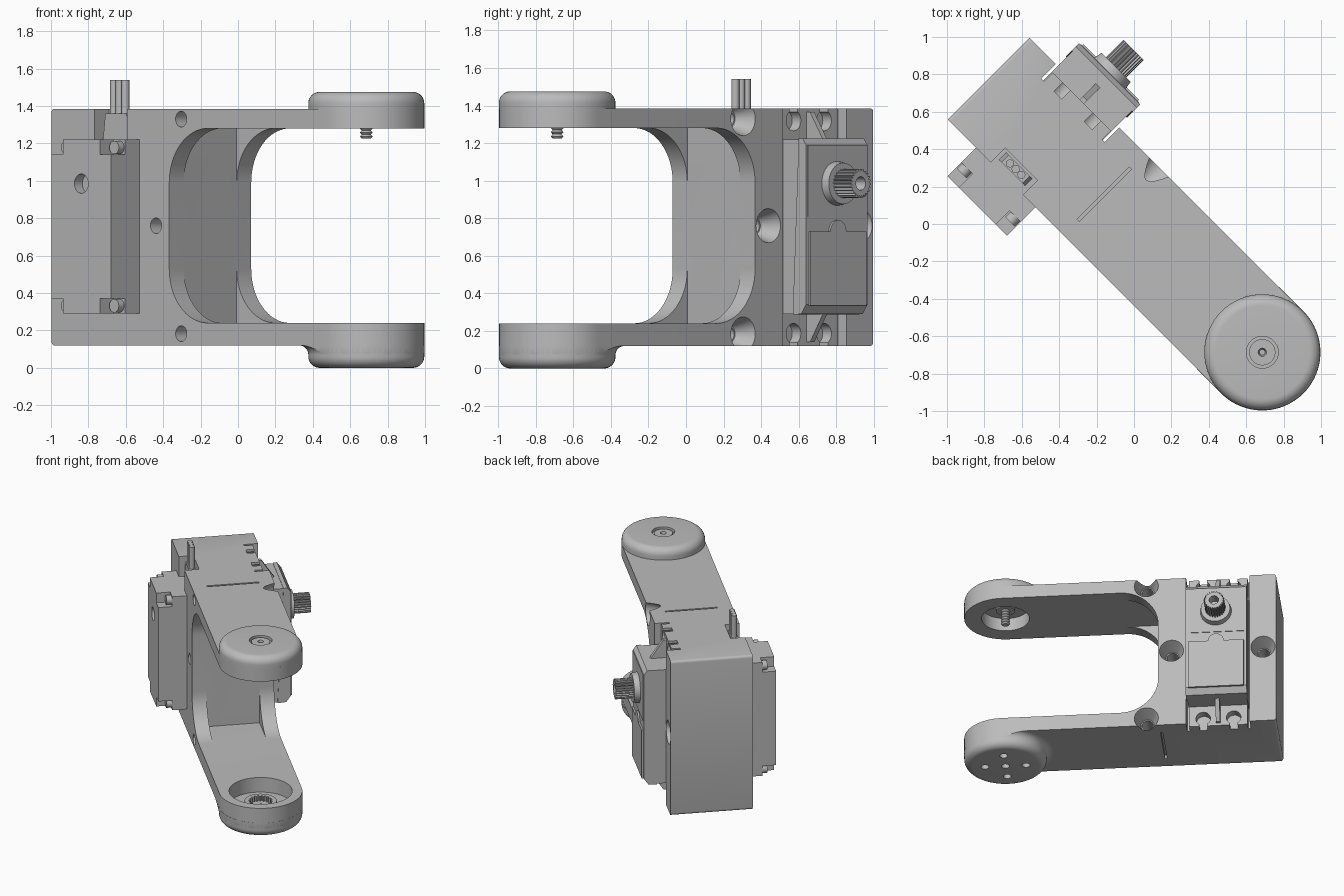
import bpy, bmesh
from math import pi, cos, sin, radians
from mathutils import Matrix, Vector

if "Cube" in bpy.data.objects:
    bpy.data.objects.remove(bpy.data.objects["Cube"])

grey = bpy.data.materials.new("plain grey")
grey.use_nodes = True
grey.diffuse_color = (0.5, 0.5, 0.5, 1)
grey.node_tree.nodes["Principled BSDF"].inputs["Base Color"].default_value = (0.5, 0.5, 0.5, 1)

parts = []
ALONG = {"X": Matrix.Rotation(pi / 2, 4, "Y"), "Y": Matrix.Rotation(-pi / 2, 4, "X"), "Z": Matrix()}


# Helpers: x runs along the arm, y across it; everything is turned at the end
def finish(name, bm, cutter=False):
    bmesh.ops.recalc_face_normals(bm, faces=bm.faces)
    mesh = bpy.data.meshes.new(name)
    bm.to_mesh(mesh)
    bm.free()
    mesh.materials.append(grey)
    ob = bpy.data.objects.new(name, mesh)
    bpy.context.collection.objects.link(ob)
    if cutter:
        ob.hide_render = True
    else:
        parts.append(ob)
    return ob


def box(name, x, y, z, cutter=False):
    bm = bmesh.new()
    lo, hi = Vector((x[0], y[0], z[0])), Vector((x[1], y[1], z[1]))
    m = Matrix.Translation((lo + hi) / 2) @ Matrix.Diagonal((*(hi - lo), 1))
    bmesh.ops.create_cube(bm, size=1, matrix=m)
    return finish(name, bm, cutter)


def rod(name, centre, r, length, axis="Z", r2=None, sides=32, cutter=False):
    bm = bmesh.new()
    m = Matrix.Translation(centre) @ ALONG[axis]
    bmesh.ops.create_cone(bm, cap_ends=True, segments=sides, radius1=r,
                          radius2=r if r2 is None else r2, depth=length, matrix=m)
    return finish(name, bm, cutter)


def prism(name, pts, axis, a, b, cutter=False):
    place = {"X": lambda p: (a, p[0], p[1]), "Y": lambda p: (p[0], a, p[1]),
             "Z": lambda p: (p[0], p[1], a)}[axis]
    bm = bmesh.new()
    face = bm.faces.new([bm.verts.new(place(p)) for p in pts])
    out = bmesh.ops.extrude_face_region(bm, geom=[face])["geom"]
    shift = ALONG[axis] @ Vector((0, 0, b - a))
    bmesh.ops.translate(bm, vec=shift, verts=[g for g in out if isinstance(g, bmesh.types.BMVert)])
    return finish(name, bm, cutter)


def lathe(name, pts, x):
    bm = bmesh.new()
    vs = [bm.verts.new((x + r, 0, z)) for r, z in pts]
    es = [bm.edges.new(pair) for pair in zip(vs, vs[1:])]
    bmesh.ops.spin(bm, geom=vs + es, cent=(x, 0, 0), axis=(0, 0, 1), angle=2 * pi, steps=64)
    bmesh.ops.remove_doubles(bm, verts=bm.verts, dist=0.0001)
    return finish(name, bm)


def arc(cx, cy, r, a0, a1, n=12):
    angles = [radians(a0 + (a1 - a0) * i / n) for i in range(n + 1)]
    return [(cx + r * cos(a), cy + r * sin(a)) for a in angles]


def star(cx, cy, r_out, r_in, teeth):
    radii = (r_out, r_out, r_in, r_in)
    return [(cx + radii[i % 4] * cos(pi * i / (2 * teeth)), cy + radii[i % 4] * sin(pi * i / (2 * teeth)))
            for i in range(4 * teeth)]


def combine(ob, cutters, op="DIFFERENCE"):
    bpy.context.view_layer.objects.active = ob
    for c in cutters:
        mod = ob.modifiers.new("cut", "BOOLEAN")
        mod.operation, mod.solver, mod.object = op, "EXACT", c
        bpy.ops.object.modifier_apply(modifier=mod.name)
        bpy.data.objects.remove(c)


HUB, HALF = 0.97, 0.31
BOT, TOP, LOW, HIGH = 0.12, 1.385, 0.24, 1.28
WALL, FIL = -0.21, 0.29
SHAFT, SZ = -0.66, 0.985


def outline(r, z0, z1):
    return prism("outline", [(-1.5, -r)] + arc(HUB, 0, r, -90, 90, 40) + [(-1.5, r)], "Z", z0, z1, True)


# Forked bracket: side profile trimmed to the rounded arm outline
side = ([(1.4, BOT)] + arc(-1.08, BOT + 0.02, 0.02, 270, 180, 4) + arc(-1.08, TOP - 0.02, 0.02, 180, 90, 4)
        + [(1.4, TOP), (1.4, HIGH)] + arc(WALL + FIL, HIGH - FIL, FIL, 90, 180, 16)
        + arc(WALL + FIL, LOW + FIL, FIL, 180, 270, 16) + [(1.4, LOW)])
bracket = prism("bracket", side, "Y", -0.34, 0.34)
combine(bracket, [outline(HALF, 0, 1.6)], "INTERSECT")

cuts = [
    box("gusset_gap", (WALL, 0.2), (-0.2, 0.2), (LOW, HIGH), True),
    box("top_slit", (-0.233, -0.217), (-0.197, 0.197), (TOP - 0.03, 1.5), True),
    box("bottom_slit", (-0.233, -0.217), (-0.197, 0.197), (0, BOT + 0.03), True),
    box("motor_recess", (-0.9, -0.42), (0.2, 0.5), (0, 1.6), True),
    box("plug_notch", (-0.775, -0.53), (-0.5, -0.2), (1.2, 1.6), True),
    rod("upper_recess", (HUB, 0, HIGH), 0.18, 0.4, sides=48, cutter=True),
    rod("lower_recess", (HUB, 0, LOW), 0.235, 0.4, sides=48, cutter=True),
]
for x, z in ((-0.12, 1.33), (-0.12, 0.183), (-0.31, 0.76), (-1.0, 0.76)):
    cuts.append(rod("bolt_hole", (x, 0, z), 0.042, 1, "Y", cutter=True))
    cuts.append(rod("countersink", (x, 0.26, z), 0.05, 0.12, "Y", r2=0.095, cutter=True))
combine(bracket, cuts)

# Upper hub cap with its screw
cap_z = 1.475
lathe("upper_hub", [(0, TOP), (HALF, TOP)] + arc(HALF - 0.06, cap_z - 0.06, 0.06, 0, 90, 8)
      + [(0.085, cap_z), (0.085, cap_z - 0.025), (0.07, cap_z - 0.025), (0.07, cap_z - 0.01),
         (0.022, cap_z - 0.01), (0.015, cap_z - 0.04), (0, cap_z - 0.04)], HUB)
thread = [(0.034 if i % 2 else 0.024, 1.225 + 0.011 * i) for i in range(12)]
lathe("hub_screw", [(0, 1.225)] + thread + [(0.07, 1.345), (0.07, TOP), (0, TOP)], HUB)

# Lower hub blending into the arm, with bolt holes and splined seat
lower = lathe("lower_hub", [(0, 0)] + arc(HALF - 0.06, 0.06, 0.06, -90, 0, 8)
              + arc(HALF + 0.05, BOT - 0.05, 0.05, 180, 90, 8) + [(0, BOT)], HUB)
combine(lower, [outline(HALF + 0.001, -0.1, 0.3)], "INTERSECT")
spots = [(0, 0)] + [(0.155 * cos(i * pi / 2), 0.155 * sin(i * pi / 2)) for i in range(4)]
combine(lower, [rod("hub_hole", (HUB + x, y, 0.05), 0.03, 0.4, cutter=True) for x, y in spots])
seat = rod("splined_seat", (HUB, 0, 0.14), 0.12, 0.04, sides=48)
combine(seat, [prism("spline", star(HUB, 0, 0.09, 0.075, 20), "Z", 0, 0.3, True)])

# Motor body with corner pockets and rear screws
X0, X1, Z0, Z1, REAR = -0.885, -0.435, 0.29, 1.22, -0.525
body = box("motor_body", (X0, X1), (REAR, 0.44), (Z0, Z1))
cuts = [rod("rear_hole", (SHAFT, REAR, SZ), 0.052, 0.12, "Y", cutter=True)]
for x, dx in ((X0, 1), (X1, -1)):
    for z, dz in ((Z0, 1), (Z1, -1)):
        xs, zs = sorted((x - dx * 0.05, x + dx * 0.085)), sorted((z - dz * 0.05, z + dz * 0.08))
        cuts.append(box("corner_pocket", xs, (-0.6, -0.42), zs, True))
        rod("rear_screw", (x + dx * 0.042, -0.43, z + dz * 0.042), 0.036, 0.06, "Y", sides=24)
combine(body, cuts)

# Motor front cover, with a sloping seam and a raised lower panel
prism("motor_cover", [(0.42, Z1 + 0.004), (0.45, Z1 + 0.004), (0.475, Z1 - 0.03), (0.475, 0.34),
                      (0.44, Z0), (0.375, Z0 - 0.004)], "X", X0 - 0.006, X1 + 0.006)
prism("cover_panel", [(X0 + 0.015, 0.335), (X1 - 0.015, 0.335), (X1 - 0.015, 0.73)]
      + arc(SHAFT, 0.73, 0.06, 0, 180) + [(X0 + 0.015, 0.73)], "Y", 0.47, 0.488)
box("gear_panel", (X0 + 0.005, X1 - 0.005), (0.47, 0.48), (0.81, Z1 - 0.03))

# Output shaft
rod("shaft_collar", (SHAFT, 0.495, SZ), 0.12, 0.06, "Y", r2=0.11, sides=40)
shaft = prism("splined_shaft", star(SHAFT, SZ, 0.077, 0.066, 24), "Y", 0.5, 0.656)
combine(shaft, [rod("shaft_hole", (SHAFT, 0.65, SZ), 0.036, 0.16, "Y", cutter=True)])

# Mounting ears with open screw holes and a stiffening rib
for z, end, label in ((1.32, TOP, "upper"), (0.185, BOT, "lower")):
    inner = Z1 - 0.02 if label == "upper" else Z0 + 0.02
    ear = box(label + "_ear", (-0.88, -0.44), (0.195, 0.265), sorted((inner, end)))
    cuts = []
    for dx in (-0.115, 0.115):
        x = SHAFT + dx
        cuts.append(rod("ear_hole", (x, 0.23, z), 0.055, 0.3, "Y", cutter=True))
        out = z + (0.1 if label == "upper" else -0.1)
        cuts.append(box("ear_slot", (x - 0.03, x + 0.03), (0.1, 0.4), sorted((z, out)), True))
    combine(ear, cuts)
    far = end - 0.02 if label == "upper" else end + 0.02
    tip = (0.25, far), (0.29, far), (0.40, inner), (0.25, inner)
    prism(label + "_rib", tip, "X", SHAFT - 0.016, SHAFT + 0.016)

# Cable plug and three wires
prism("cable_plug", [(-0.755, 1.2), (-0.555, 1.2), (-0.575, 1.36), (-0.735, 1.36)], "Y", -0.268, -0.212)
for i in (-1, 0, 1):
    rod("wire", (-0.655 + 0.043 * i, -0.24, 1.4), 0.0215, 0.28, sides=20)

# Turn the whole arm to its diagonal pose and smooth the round parts
turn = Matrix.Rotation(-pi / 4, 4, "Z")
bpy.ops.object.select_all(action="DESELECT")
for ob in parts:
    ob.data.transform(turn)
    ob.select_set(True)
bpy.context.view_layer.objects.active = bracket
bpy.ops.object.shade_smooth_by_angle(angle=radians(30))
